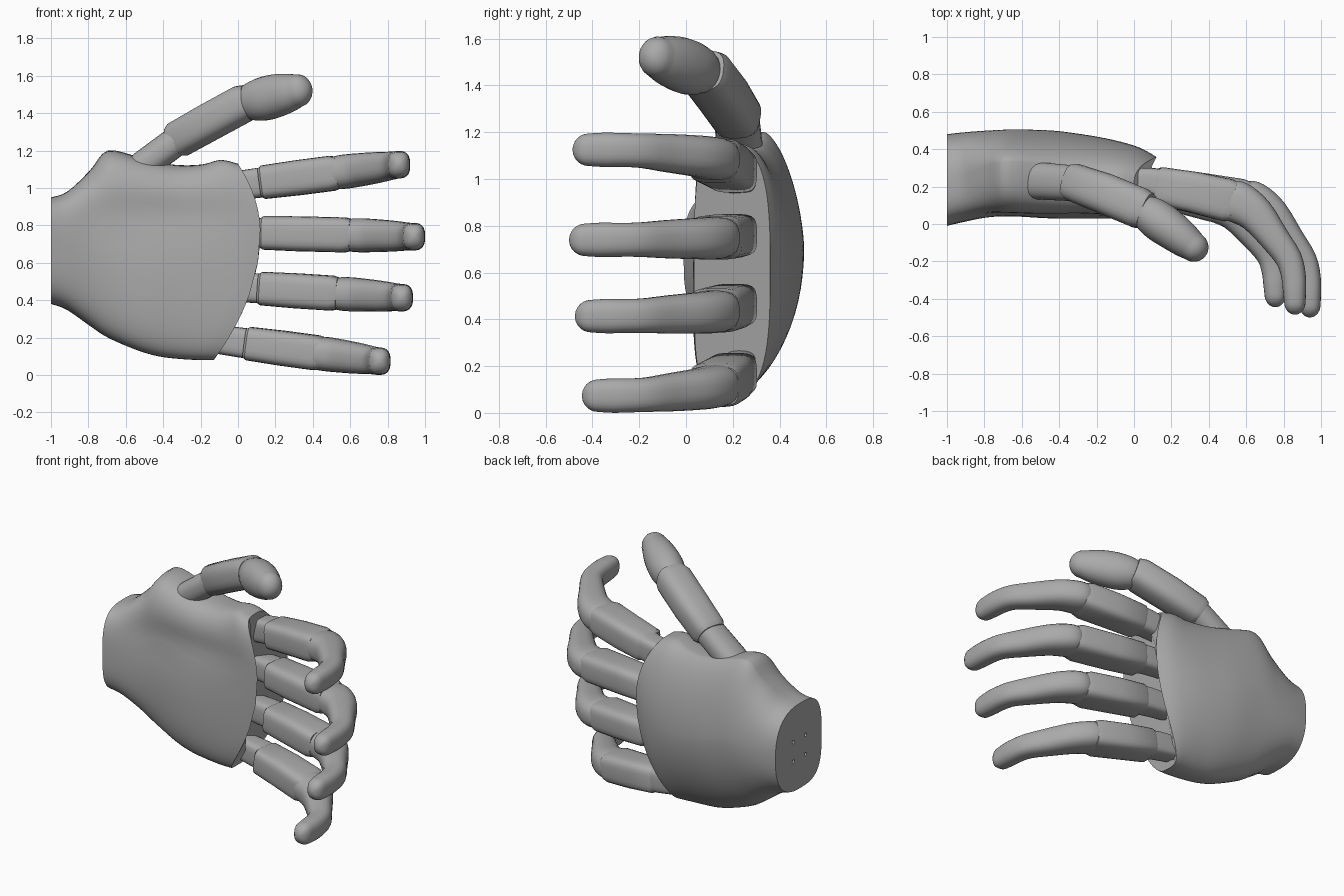
import bpy, bmesh, math
from mathutils import Vector

cube = bpy.data.objects.get("Cube")
if cube:
    bpy.data.objects.remove(cube)

grey = bpy.data.materials.new("matte grey")
grey.use_nodes = True
colour = (0.4, 0.4, 0.4, 1)
grey.diffuse_color = colour
grey.node_tree.nodes["Principled BSDF"].inputs["Base Color"].default_value = colour


def smooth_rows(rows, steps):
    """Catmull-Rom interpolation of equally long tuples."""
    vs = [Vector(r) for r in rows]
    out = []
    for i in range(len(vs) - 1):
        a, b, c, d = vs[max(i - 1, 0)], vs[i], vs[i + 1], vs[min(i + 2, len(vs) - 1)]
        for k in range(steps):
            t = k / steps
            out.append(b + (c - a) * t / 2 + (a * 2 - b * 5 + c * 4 - d) * t * t / 2
                       + (b * 3 - a - c * 3 + d) * t ** 3 / 2)
    return out + [vs[-1]]


def power(value, exponent):
    return math.copysign(abs(value) ** (2 / exponent), value)


def loft(name, rings, angle=35):
    """Skin closed rings and cap both ends."""
    bm = bmesh.new()
    loops = [[bm.verts.new(p) for p in ring] for ring in rings]
    n = len(loops[0])
    for a, b in zip(loops, loops[1:]):
        for i in range(n):
            bm.faces.new((a[i], a[(i + 1) % n], b[(i + 1) % n], b[i]))
    bm.faces.new(loops[0])
    bm.faces.new(loops[-1])
    bmesh.ops.recalc_face_normals(bm, faces=bm.faces)
    mesh = bpy.data.meshes.new(name)
    bm.to_mesh(mesh)
    bm.free()
    mesh.materials.append(grey)
    obj = bpy.data.objects.new(name, mesh)
    bpy.context.collection.objects.link(obj)
    bpy.ops.object.select_all(action="DESELECT")
    obj.select_set(True)
    bpy.context.view_layer.objects.active = obj
    bpy.ops.object.shade_smooth_by_angle(angle=math.radians(angle))
    return obj


def limb(name, rows, exponent=2.3, steps=1, dome=0.0, sides=24):
    """Sweep a superellipse along rows of (x, y, z, width radius, depth radius)."""
    rows = smooth_rows(rows, steps)
    pts = [Vector(r[:3]) for r in rows]
    rings = []

    def ring(p, t, w, d):
        depth = t.cross(Vector((0, 0, 1))).normalized()
        width = depth.cross(t).normalized()
        angles = [2 * math.pi * (i + 0.5) / sides for i in range(sides)]
        rings.append([p + width * (w * power(math.cos(a), exponent))
                      + depth * (d * power(math.sin(a), exponent)) for a in angles])

    for i, (p, r) in enumerate(zip(pts, rows)):
        t = (pts[min(i + 1, len(pts) - 1)] - pts[max(i - 1, 0)]).normalized()
        ring(p, t, r[3], r[4])
    if dome:
        for k in range(1, 7):
            a = math.pi / 2 * k / 6.3
            ring(p + t * dome * math.sin(a), t, r[3] * math.cos(a), r[4] * math.cos(a))
    return loft(name, rings)


# Palm: stations of (fraction along, low z, high z, front y, back y,
# back roundness of the little finger side, and of the thumb side)
stations = [
    (0.00, 0.38, 0.95, -0.01, 0.48, 2.5, 2.5), (0.08, 0.35, 0.98, 0.01, 0.49, 2.3, 2.2),
    (0.20, 0.27, 1.09, 0.035, 0.50, 2.0, 1.8), (0.32, 0.20, 1.20, 0.04, 0.505, 1.9, 1.6),
    (0.50, 0.135, 1.16, 0.03, 0.50, 1.85, 1.6), (0.65, 0.10, 1.125, 0.03, 0.48, 1.85, 1.7),
    (0.80, 0.085, 1.125, 0.03, 0.45, 1.95, 1.9), (0.92, 0.08, 1.15, 0.03, 0.41, 2.3, 2.3),
    (1.00, 0.08, 1.13, 0.035, 0.36, 2.9, 3.0)]


def palm_ring(s, sides=64):
    f, low, high, front, back, low_round, high_round = s
    ring = []
    for i in range(sides):
        a = 2 * math.pi * i / sides
        c, sn = math.cos(a), math.sin(a)
        e = (high_round if c > 0 else low_round) if sn > 0 else 3.2 + f
        z = (low + high) / 2 + (high - low) / 2 * power(c, e)
        mid = front + 0.16 + 0.07 * (1 - f)
        # the thumb side has a broad top and a flatter slope behind it
        if c > 0:
            mid += 0.1 * math.sin(math.pi * f)
        y = mid + (back - mid if sn > 0 else mid - front) * power(sn, e)
        # shallow hollow across the palm, below the thumb mound
        if sn < 0:
            y += 0.03 * math.sin(math.pi * f) * math.exp(-((z - 0.85) / 0.12) ** 2) * -sn
        # the finger side bows outward
        dz = z - 0.76
        end = 0.12 - (0.54 if dz < 0 else 0.88) * dz * dz
        ring.append(Vector((-1 + f * (end + 1), y, z)))
    return ring


palm = loft("palm", [palm_ring(s) for s in smooth_rows(stations, 4)], 40)

# Four screw holes in the wrist face
bm = bmesh.new()
for dy in (-0.065, 0.065):
    for dz in (-0.065, 0.065):
        made = bmesh.ops.create_cone(bm, cap_ends=True, segments=12, radius1=0.012,
                                     radius2=0.012, depth=0.1)["verts"]
        for v in made:
            v.co = Vector((v.co.z - 1, v.co.y + 0.225 + dy, v.co.x + 0.65 + dz))
bmesh.ops.recalc_face_normals(bm, faces=bm.faces)
mesh = bpy.data.meshes.new("hole_cutter")
bm.to_mesh(mesh)
bm.free()
mesh.materials.append(grey)
cutter = bpy.data.objects.new("hole_cutter", mesh)
bpy.context.collection.objects.link(cutter)
cutter.hide_render = True
cutter.hide_viewport = True
cutter.display_type = "WIRE"
holes = palm.modifiers.new("screw holes", "BOOLEAN")
holes.operation = "DIFFERENCE"
holes.object = cutter

# Fingers: name, knuckle x, middle joint x, tip shift, z at x = 0.13, slope, tip y shift
fingers = [("index", 0.12, 0.54, -0.08, 1.03, 0.13, 0.015),
           ("middle", 0.12, 0.61, 0.0, 0.76, -0.025, 0.0),
           ("ring", 0.11, 0.54, -0.065, 0.462, -0.065, 0.025),
           ("little", 0.04, 0.46, -0.185, 0.158, -0.135, 0.055)]
for name, start, joint, shift, z0, slope, lift in fingers:
    def at(x, y, w, d):
        return (x, y, z0 + slope * (x - 0.13), w, d)

    limb(name + "_knuckle", [at(start - 0.2, 0.235, 0.075, 0.065),
                             at(start - 0.03, 0.225, 0.08, 0.075),
                             at(start + 0.06, 0.205, 0.08, 0.085)], 4)
    limb(name + "_lower_segment", [at(start, 0.205, 0.078, 0.085),
                                   at(start + 0.02, 0.203, 0.09, 0.102),
                                   at(start + 0.2, 0.17, 0.094, 0.11),
                                   at(joint - 0.04, 0.127, 0.094, 0.115),
                                   at(joint, 0.12, 0.084, 0.105)], 4)
    tip = [(0.565, 0.135, 0.075, 0.085), (0.61, 0.125, 0.088, 0.11),
           (0.66, 0.103, 0.091, 0.11), (0.735, 0.045, 0.088, 0.098),
           (0.83, -0.08, 0.082, 0.08), (0.908, -0.195, 0.074, 0.071),
           (0.933, -0.29, 0.073, 0.066), (0.938, -0.36, 0.074, 0.063),
           (0.94, -0.43, 0.07, 0.058)]
    limb(name + "_tip", [at(x + shift, y + lift * (0.12 - y) / 0.55, w, d)
                         for x, y, w, d in tip], 2.6, 3, 0.07)

# Thumb
limb("thumb_base", [(-0.62, 0.24, 1.03, 0.075, 0.09), (-0.5, 0.23, 1.125, 0.08, 0.1),
                    (-0.29, 0.215, 1.28, 0.08, 0.095)], 2.4)
limb("thumb_lower_segment", [(-0.345, 0.23, 1.245, 0.082, 0.09),
                             (-0.32, 0.222, 1.26, 0.098, 0.102),
                             (-0.15, 0.16, 1.355, 0.1, 0.11),
                             (0.03, 0.085, 1.453, 0.1, 0.11),
                             (0.065, 0.07, 1.465, 0.09, 0.098)], 2.8)
limb("thumb_tip", [(0.045, 0.075, 1.455, 0.09, 0.085), (0.085, 0.05, 1.465, 0.106, 0.1),
                   (0.14, 0.01, 1.477, 0.117, 0.108), (0.21, -0.04, 1.495, 0.115, 0.103),
                   (0.275, -0.09, 1.51, 0.103, 0.092), (0.315, -0.12, 1.52, 0.089, 0.08)],
     2.1, 3, 0.085)
